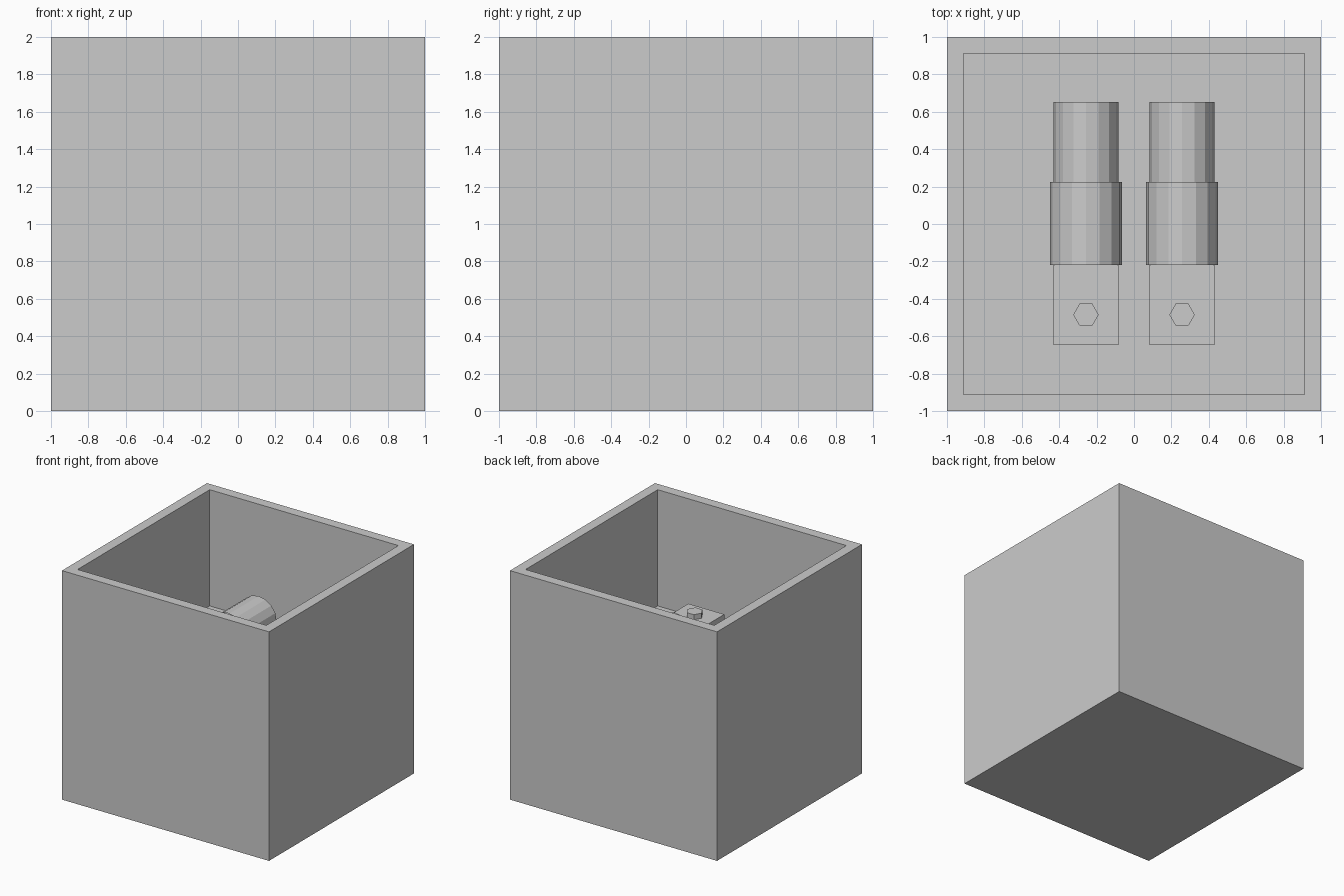
import bpy, bmesh, math
from mathutils import Matrix

if "Cube" in bpy.data.objects:
    bpy.data.objects.remove(bpy.data.objects["Cube"])

FLOOR, AXIS = 0.985, 1.172   # inside floor height, connector axis height
CX = 0.257                   # sideways offset of each connector


def finish(name, bm):
    bmesh.ops.recalc_face_normals(bm, faces=bm.faces)
    me = bpy.data.meshes.new(name)
    bm.to_mesh(me)
    bm.free()
    ob = bpy.data.objects.new(name, me)
    bpy.context.collection.objects.link(ob)
    return ob


def box(name, centre, size):
    bm = bmesh.new()
    bmesh.ops.create_cube(bm, size=1, matrix=Matrix.Translation(centre) @ Matrix.Diagonal((*size, 1)))
    return finish(name, bm)


def prism(name, sides, radius, depth, centre, rot=Matrix()):
    bm = bmesh.new()
    bmesh.ops.create_cone(bm, cap_ends=True, segments=sides, radius1=radius, radius2=radius,
                          depth=depth, matrix=Matrix.Translation(centre) @ rot)
    return finish(name, bm)


# open housing: cube with its top inset and pushed down to the floor
bm = bmesh.new()
bmesh.ops.create_cube(bm, size=2, matrix=Matrix.Translation((0, 0, 1)))
top = max(bm.faces, key=lambda f: f.calc_center_median().z)
bmesh.ops.inset_region(bm, faces=[top], thickness=0.125)
pushed = bmesh.ops.extrude_discrete_faces(bm, faces=[top])["faces"][0]
for v in pushed.verts:
    v.co.z = FLOOR
finish("housing", bm)

# two connectors: barrel, collar, flat tongue and hex bolt
along_y = Matrix.Rotation(math.pi / 2, 4, 'X')
for side, x in (("left", -CX), ("right", CX)):
    prism(f"{side}_barrel", 16, 0.174, 0.43, (x, 0.437, AXIS), along_y)
    prism(f"{side}_collar", 16, 0.193, 0.444, (x, 0.002, AXIS), along_y)
    box(f"{side}_tongue", (x, -0.434, AXIS), (0.348, 0.428, 0.124))
    prism(f"{side}_bolt", 6, 0.068, 0.08, (x, -0.485, AXIS + 0.066), Matrix.Rotation(math.pi / 6 * 3, 4, 'Z'))
